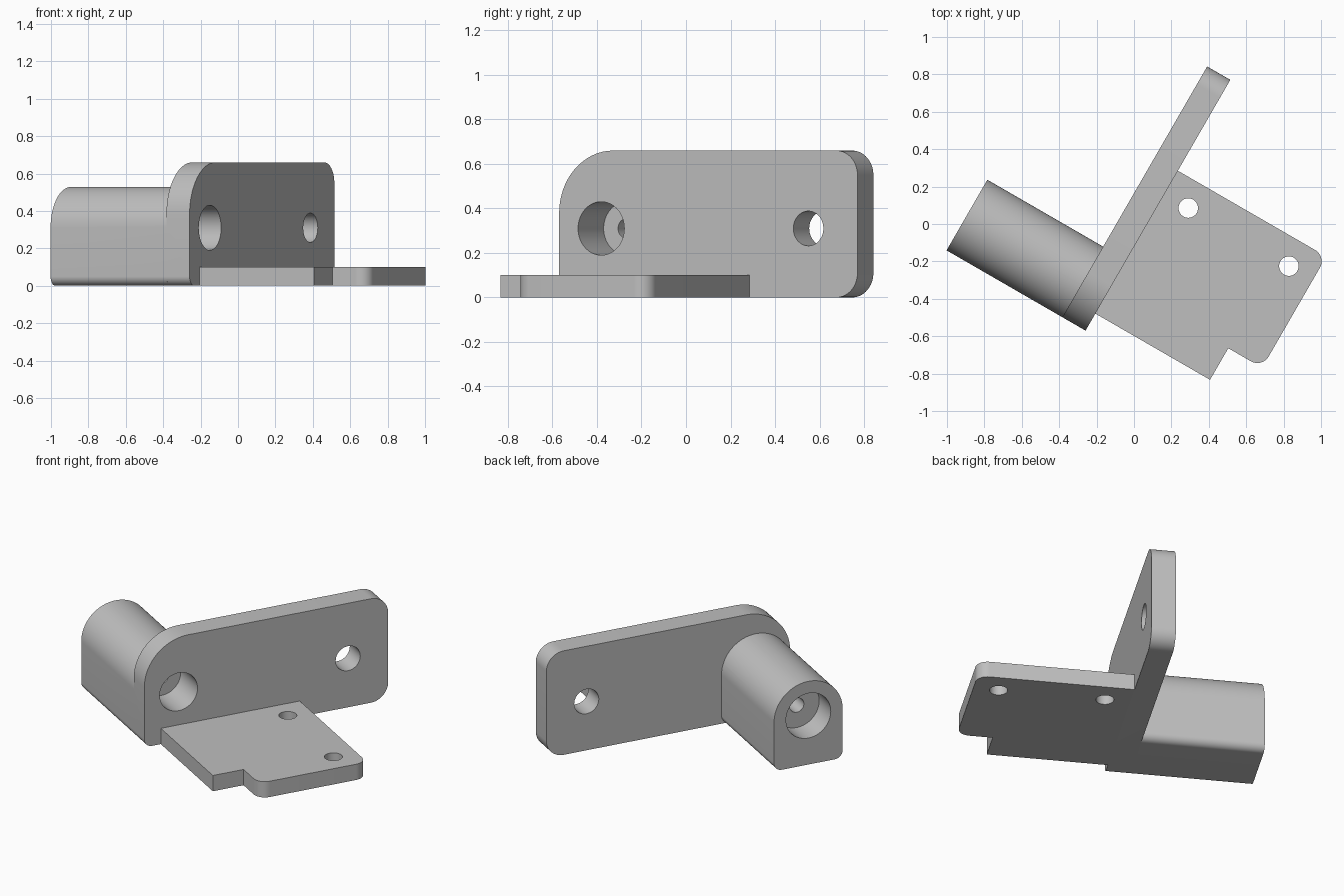
import bpy, bmesh, math
from mathutils import Matrix, Vector

if "Cube" in bpy.data.objects:
    bpy.data.objects.remove(bpy.data.objects["Cube"])

# Bracket frame: u runs along the upright plate, n points out over the base plate
U = Vector((0.5, 0.8660254, 0))
N = Vector((0.8660254, -0.5, 0))
Z = Vector((0, 0, 1))
ORIGIN = Vector((-0.259, -0.57, 0))

grey = bpy.data.materials.new("grey")
grey.diffuse_color = (0.52, 0.52, 0.52, 1)
grey.use_nodes = True
grey.node_tree.nodes["Principled BSDF"].inputs["Base Color"].default_value = grey.diffuse_color


def rounded(corners, steps=16):
    """Outline from (a, b, radius) corners, each filleted by its radius."""
    pts = []
    for i, (a, b, r) in enumerate(corners):
        p = Vector((a, b))
        if r == 0:
            pts.append(p)
            continue
        d0 = (Vector(corners[i - 1][:2]) - p).normalized()
        d1 = (Vector(corners[(i + 1) % len(corners)][:2]) - p).normalized()
        c = p + (d0 + d1) * r          # all filleted corners are square
        for k in range(steps + 1):
            t = k / steps * math.pi / 2
            q = c - d1 * r * math.cos(t) - d0 * r * math.sin(t)
            if not pts or (q - pts[-1]).length > 1e-5:
                pts.append(q)
    return pts


def circle(a, b, r, count=64):
    return [Vector((a + r * math.cos(2 * math.pi * i / count),
                    b + r * math.sin(2 * math.pi * i / count))) for i in range(count)]


def prism(name, outline, axis_a, axis_b, axis_c, start, end):
    """Extrude an outline in the a-b plane along axis c."""
    bm = bmesh.new()
    rings = [[bm.verts.new(ORIGIN + axis_a * p.x + axis_b * p.y + axis_c * h)
              for p in outline] for h in (start, end)]
    bm.faces.new(rings[0])
    bm.faces.new(rings[1])
    for i in range(len(outline)):
        j = (i + 1) % len(outline)
        bm.faces.new((rings[0][i], rings[0][j], rings[1][j], rings[1][i]))
    bmesh.ops.recalc_face_normals(bm, faces=bm.faces)
    mesh = bpy.data.meshes.new(name)
    bm.to_mesh(mesh)
    bm.free()
    obj = bpy.data.objects.new(name, mesh)
    obj.data.materials.append(grey)
    bpy.context.collection.objects.link(obj)
    return obj


def combine(target, other, operation):
    mod = target.modifiers.new(operation, 'BOOLEAN')
    mod.operation = operation
    mod.solver = 'EXACT'
    mod.object = other
    bpy.context.view_layer.objects.active = target
    bpy.ops.object.modifier_apply(modifier=mod.name)
    bpy.data.objects.remove(other)


# Upright plate with one large rounded shoulder
bracket = prism("bracket", rounded([(0, 0, 0.05), (1.548, 0, 0.11),
                                    (1.548, 0.66, 0.11), (0, 0.66, 0.28)]),
                U, Z, N, -0.143, 0)

# Round-topped boss behind the plate
R = 0.218
boss = prism("boss", rounded([(0, 0, 0.05), (2 * R, 0, 0.05),
                              (2 * R, 0.31 + R, R), (0, 0.31 + R, R)], 24),
             U, Z, N, -0.858, -0.143)
combine(bracket, boss, 'UNION')

# Flat base plate with a stepped corner
base = prism("base_plate", rounded([(0.105, 0, 0), (0.105, 0.708, 0), (0.30, 0.708, 0),
                                    (0.30, 0.917, 0.07), (0.987, 0.917, 0.07),
                                    (0.987, 0, 0)]),
             U, N, Z, 0, 0.1)
combine(bracket, base, 'UNION')

# Holes along n: (u, radius, start, end)
for u, r, start, end in ((1.293, 0.078, -0.3, 0.1),     # plate screw hole
                         (R, 0.12, -0.23, 0.1),         # front bore
                         (R, 0.142, -0.95, -0.70),      # rear counterbore
                         (R, 0.045, -0.75, -0.18)):     # narrow passage between
    combine(bracket, prism("hole", circle(u, 0.31, r), U, Z, N, start, end), 'DIFFERENCE')

# Vertical screw holes in the base plate
for n in (0.148, 0.769):
    combine(bracket, prism("hole", circle(0.842, n, 0.052), U, N, Z, -0.1, 0.2), 'DIFFERENCE')

# Smooth the rounded walls, keep the rims sharp
bpy.ops.object.select_all(action='DESELECT')
bracket.select_set(True)
bpy.context.view_layer.objects.active = bracket
bpy.ops.object.shade_smooth_by_angle(angle=math.radians(30))
